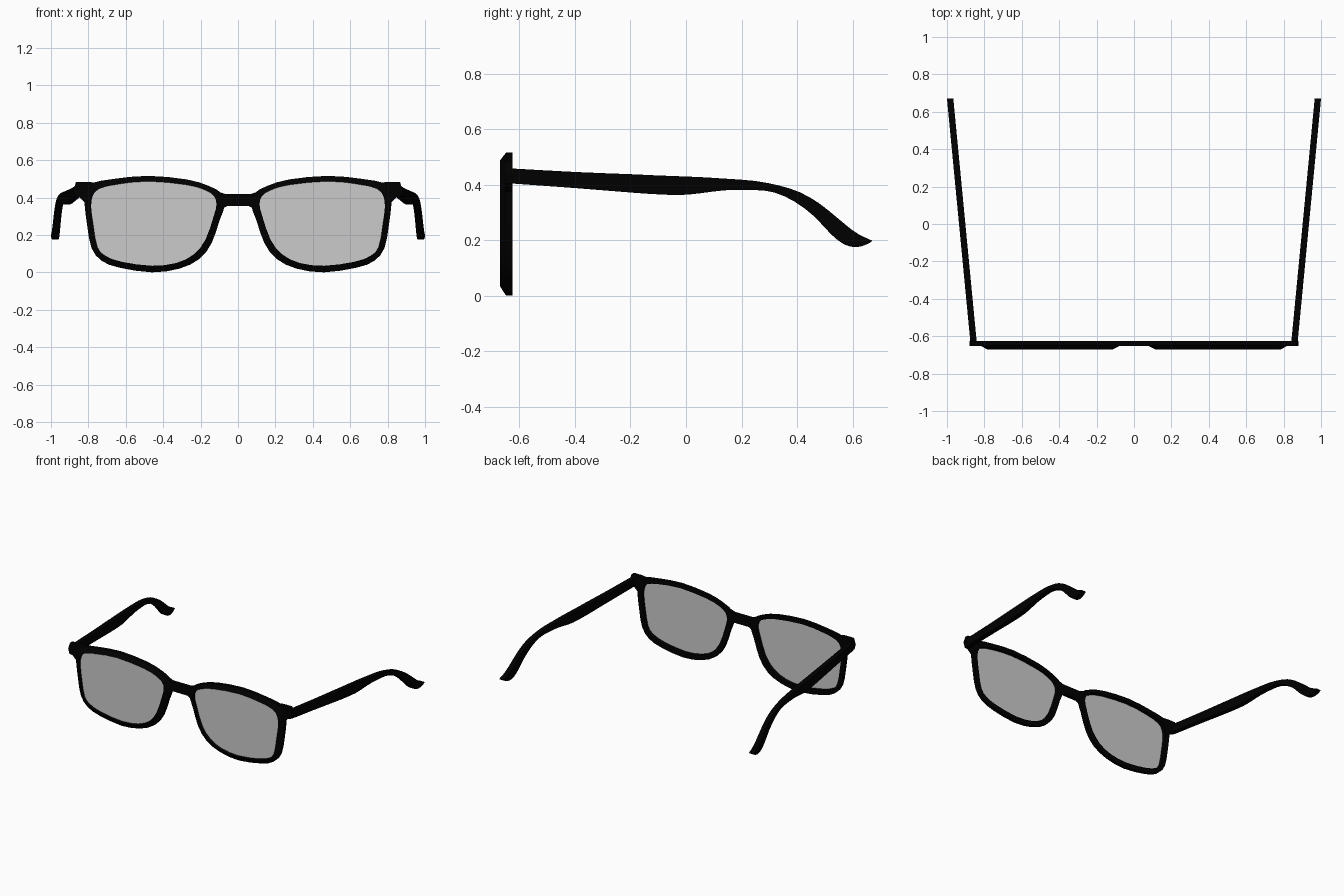
import bpy, bmesh
from mathutils import Vector

if "Cube" in bpy.data.objects:
    bpy.data.objects.remove(bpy.data.objects["Cube"])


def material(name, color):
    m = bpy.data.materials.new(name)
    m.diffuse_color = color
    m.use_nodes = True
    m.node_tree.nodes["Principled BSDF"].inputs["Base Color"].default_value = m.diffuse_color
    return m


BLACK = material("black_plastic", (0, 0, 0, 1))
GLASS = material("tinted_glass", (0.515, 0.515, 0.515, 1))


def refine(points, closed):
    """Put one Catmull-Rom midpoint between neighbouring points."""
    p = [Vector(q) for q in points]
    n = len(p)
    at = (lambda i: p[i % n]) if closed else (lambda i: p[max(0, min(n - 1, i))])
    out = []
    for i in range(n if closed else n - 1):
        out += [p[i], (9 * (at(i) + at(i + 1)) - at(i - 1) - at(i + 2)) / 16]
    return out if closed else out + [p[-1]]


def loft(name, sections, mat, closed=False, mirror=True):
    """Skin a row of equal-sized cross-sections, capped unless closed."""
    bm = bmesh.new()
    rows = [[bm.verts.new(p) for p in s] for s in sections]
    n = len(rows[0])
    count = len(rows)
    for i in range(count if closed else count - 1):
        a, b = rows[i], rows[(i + 1) % count]
        for j in range(n):
            k = (j + 1) % n
            bm.faces.new((a[j], a[k], b[k], b[j]))
    if not closed:
        bm.faces.new(rows[0])
        bm.faces.new(rows[-1])
    return finish(name, bm, mat, mirror)


def finish(name, bm, mat, mirror=True):
    bmesh.ops.recalc_face_normals(bm, faces=bm.faces)
    me = bpy.data.meshes.new(name)
    bm.to_mesh(me)
    bm.free()
    ob = bpy.data.objects.new(name, me)
    bpy.context.collection.objects.link(ob)
    me.materials.append(mat)
    if mirror:
        ob.modifiers.new("mirror", 'MIRROR').use_mirror_merge = False
    bpy.context.view_layer.objects.active = ob
    bpy.ops.object.select_all(action='DESELECT')
    ob.select_set(True)
    bpy.ops.object.shade_smooth_by_angle(angle=0.5)
    return ob


def slab(name, outline, y0, y1, mirror=True):
    return loft(name, [[(x, y, z) for x, z in outline] for y in (y0, y1)], BLACK, mirror=mirror)


# Rim outlines in the front plane (x, z), matching point for point
INNER = [(.115, .365), (.13, .41), (.18, .442), (.275, .468), (.48, .487), (.65, .47),
         (.745, .445), (.778, .405), (.785, .345), (.772, .24), (.752, .135), (.71, .088),
         (.62, .056), (.46, .035), (.33, .05), (.238, .095), (.174, .174), (.13, .30)]
OUTER = [(.07, .36), (.085, .42), (.158, .463), (.275, .497), (.48, .516), (.66, .50),
         (.78, .478), (.82, .44), (.82, .36), (.805, .24), (.783, .13), (.73, .062),
         (.634, .025), (.46, 0), (.313, .02), (.206, .072), (.14, .158), (.098, .28)]
INNER, OUTER = refine(INNER, True), refine(OUTER, True)

# Rims, bevelled toward the front
loft("rim", [[(ix, -.625, iz), (ox, -.625, oz), (ox, -.648, oz), (ix, -.671, iz)]
             for (ix, iz), (ox, oz) in zip(INNER, OUTER)], BLACK, closed=True)

# Lenses
bm = bmesh.new()
bm.faces.new([bm.verts.new((x, -.65, z)) for x, z in INNER])
finish("lens", bm, GLASS)

# Bridge
slab("bridge", [(-.10, .43), (-.07, .419), (.07, .419), (.10, .43), (.10, .33),
                (.075, .345), (.055, .355), (-.055, .355), (-.075, .345), (-.10, .33)],
     -.652, -.6245, mirror=False)

# Corner pieces carrying the hinges
slab("end_piece", [(.765, .479), (.80, .484), (.866, .484), (.88, .44), (.87, .405),
                   (.845, .40), (.80, .355), (.79, .40)], -.652, -.6245)

# Temples: (top y, top z, bottom y, bottom z) along the arm
ARM = [(-.635, .459, -.635, .405), (-.40, .446, -.40, .388), (-.20, .438, -.20, .372),
       (-.113, .434, -.113, .366), (-.01, .43, -.02, .363), (.06, .427, .05, .369),
       (.14, .422, .14, .38), (.246, .414, .246, .381), (.336, .397, .318, .372),
       (.41, .373, .39, .34), (.48, .333, .462, .286), (.552, .275, .523, .221),
       (.592, .242, .57, .185), (.625, .22, .613, .175), (.65, .208, .646, .183),
       (.67, .199, .668, .194)]


def arm_x(y):
    return .858 + (y + .63) * .125 / 1.3


def arm_section(ty, tz, by, bz):
    h = .017
    return [(arm_x(ty) - h, ty, tz), (arm_x(ty) + h, ty, tz),
            (arm_x(by) + h, by, bz), (arm_x(by) - h, by, bz)]


loft("temple", [arm_section(*s) for s in refine(ARM, False)], BLACK)
